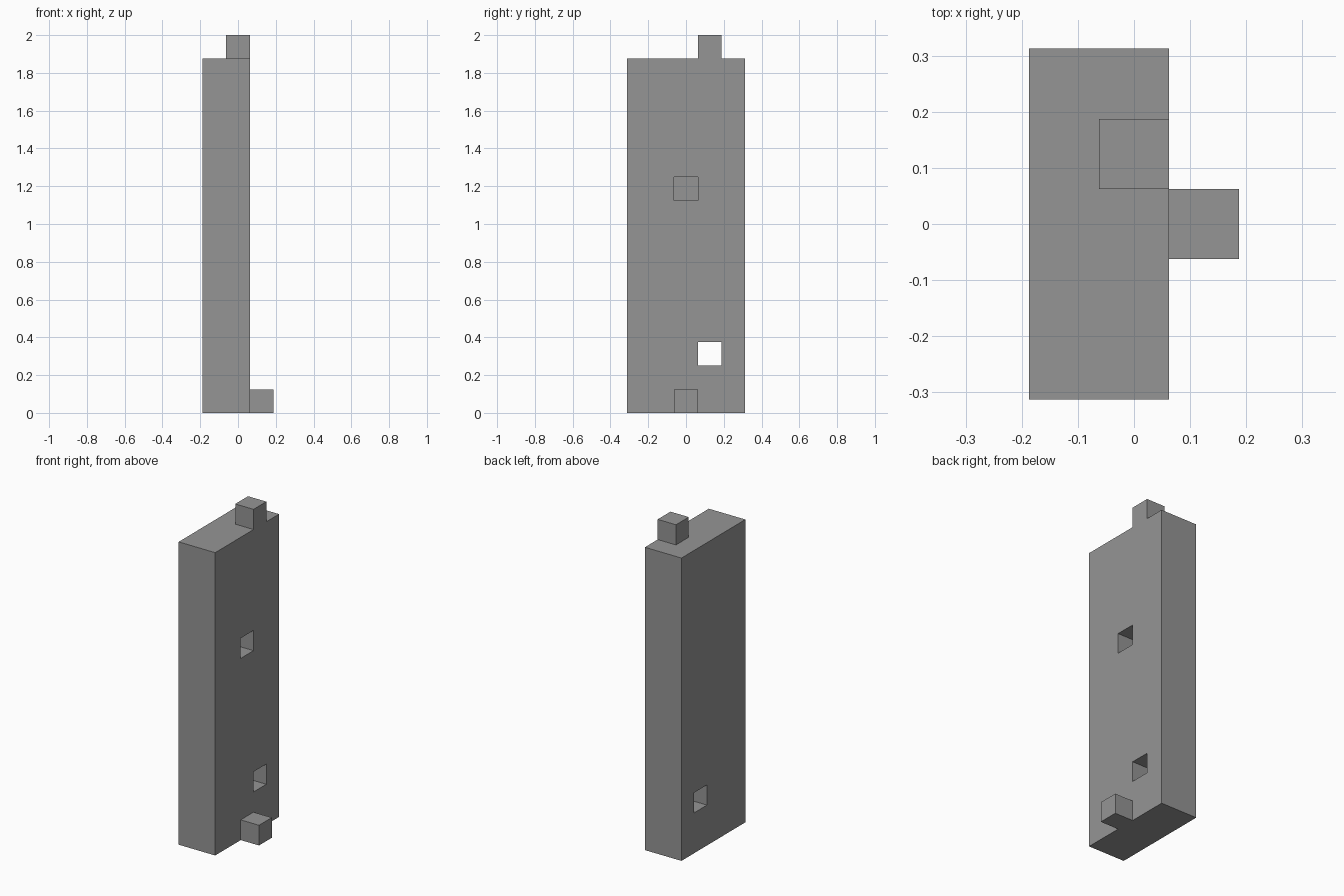
import bpy
from mathutils import Vector

cube = bpy.data.objects.get("Cube")
if cube:
    bpy.data.objects.remove(cube, do_unlink=True)

U = 0.125  # grid module: side of every peg and socket

grey = bpy.data.materials.new("mid_grey")
grey.use_nodes = True
grey.diffuse_color = (0.3, 0.3, 0.3, 1)
grey.node_tree.nodes["Principled BSDF"].inputs["Base Color"].default_value = (0.3, 0.3, 0.3, 1)


def box(name, low, high):
    """Axis-aligned box between two corners, given in modules."""
    low, high = Vector(low) * U, Vector(high) * U
    bpy.ops.mesh.primitive_cube_add(size=1, location=(low + high) / 2)
    ob = bpy.context.object
    ob.name = name
    ob.scale = high - low
    bpy.ops.object.transform_apply(location=False, rotation=False, scale=True)
    ob.data.materials.append(grey)
    return ob


def cut(target, cutter):
    """Subtract a hidden cutter from the target."""
    mod = target.modifiers.new(cutter.name, 'BOOLEAN')
    mod.operation = 'DIFFERENCE'
    mod.solver = 'EXACT'
    mod.object = cutter
    bpy.context.view_layer.objects.active = target
    bpy.ops.object.modifier_apply(modifier=mod.name)
    bpy.data.objects.remove(cutter, do_unlink=True)


# Upright slab
slab = box("slab", (-1.5, -2.5, 0), (0.5, 2.5, 15))

# Square hole right through, and a blind socket one module deep
cut(slab, box("through_hole_cutter", (-2, 0.5, 2), (1, 1.5, 3)))
cut(slab, box("socket_cutter", (-0.5, -0.5, 9), (1, 0.5, 10)))

# Pegs on the top edge and at the foot
box("top_peg", (-0.5, 0.5, 15), (0.5, 1.5, 16))
box("foot_peg", (0.5, -0.5, 0), (1.5, 0.5, 1))
